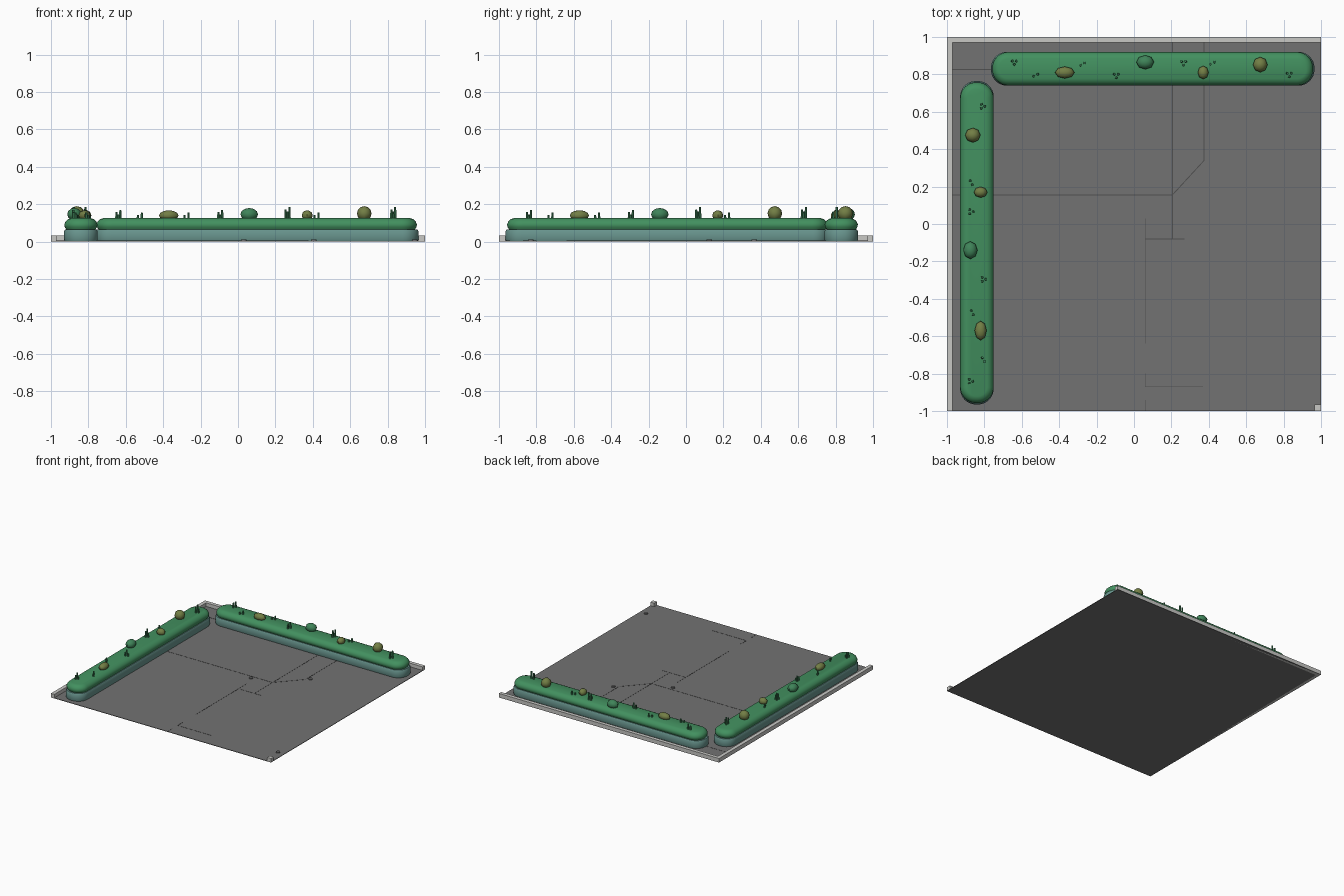
import bpy, bmesh, math
from mathutils import Matrix

if "Cube" in bpy.data.objects:
    bpy.data.objects.remove(bpy.data.objects["Cube"])


def mat(name, r, g, b):
    m = bpy.data.materials.new(name)
    m.diffuse_color = (r, g, b, 1)
    m.use_nodes = True
    m.node_tree.nodes["Principled BSDF"].inputs["Base Color"].default_value = m.diffuse_color
    return m


GREY = mat("floor grey", 0.17, 0.17, 0.17)
DARK = mat("seam grey", 0.08, 0.08, 0.08)
STONE = mat("curb stone", 0.58, 0.58, 0.56)
TEAL = mat("planter teal", 0.14, 0.30, 0.27)
GREEN = mat("hedge green", 0.055, 0.28, 0.115)
LEAF = mat("bush green", 0.05, 0.23, 0.10)
OLIVE = mat("bush olive", 0.17, 0.21, 0.06)


def finish(bm, name, material, smooth=None, matrix=None):
    if matrix:
        bm.transform(matrix)
    bmesh.ops.recalc_face_normals(bm, faces=bm.faces)
    me = bpy.data.meshes.new(name)
    bm.to_mesh(me)
    bm.free()
    me.materials.append(material)
    ob = bpy.data.objects.new(name, me)
    bpy.context.collection.objects.link(ob)
    if smooth:
        bpy.ops.object.select_all(action='DESELECT')
        ob.select_set(True)
        bpy.context.view_layer.objects.active = ob
        bpy.ops.object.shade_smooth_by_angle(angle=math.radians(smooth))
    return ob


def box(name, x0, x1, y0, y1, z0, z1, material):
    bm = bmesh.new()
    bmesh.ops.create_cube(bm, size=1)
    m = Matrix.Translation(((x0 + x1) / 2, (y0 + y1) / 2, (z0 + z1) / 2)) \
        @ Matrix.Diagonal((x1 - x0, y1 - y0, z1 - z0, 1))
    return finish(bm, name, material, matrix=m)


def rounded_loft(name, hx, hy, r, profile, material, matrix):
    """Stack rounded rectangles; profile holds (inset, z) pairs."""
    bm = bmesh.new()
    rings = []
    for inset, z in profile:
        ring = []
        rr = r - inset
        for q, (sx, sy) in enumerate(((1, 1), (-1, 1), (-1, -1), (1, -1))):
            for k in range(9):
                a = math.pi / 2 * (q + k / 8)
                ring.append(bm.verts.new((sx * (hx - r) + rr * math.cos(a),
                                          sy * (hy - r) + rr * math.sin(a), z)))
        rings.append(ring)
    n = len(rings[0])
    for a, b in zip(rings, rings[1:]):
        for i in range(n):
            bm.faces.new((a[i], a[(i + 1) % n], b[(i + 1) % n], b[i]))
    bm.faces.new(rings[0])
    bm.faces.new(rings[-1])
    return finish(bm, name, material, 40, matrix)


# Floor, curbs and corner post
FLOOR = 0.004
box("floor", -1, 1, -1, 1, 0, FLOOR, GREY)
box("back_curb", -1, 1, 0.97, 1, 0, 0.033, STONE)
box("left_curb", -1, -0.97, -1, 0.97, 0, 0.033, STONE)
box("corner_post", 0.965, 1, -1, -0.965, 0, 0.033, STONE)

# Floor seams
seams = [(0.205, 0.97, 0.205, -0.08), (0.375, 0.97, 0.375, 0.34),
         (0.375, 0.34, 0.205, 0.155), (-0.97, 0.155, 0.205, 0.155),
         (0.06, -0.08, 0.27, -0.08), (0.06, 0.03, 0.06, -0.64),
         (0.06, -0.80, 0.06, -0.87), (0.06, -0.94, 0.06, -1),
         (0.06, -0.87, 0.37, -0.87), (-0.97, 0.825, -0.75, 0.825)]
for i, (x0, y0, x1, y1) in enumerate(seams):
    bm = bmesh.new()
    bmesh.ops.create_cube(bm, size=1)
    m = Matrix.Translation(((x0 + x1) / 2, (y0 + y1) / 2, FLOOR)) \
        @ Matrix.Rotation(math.atan2(y1 - y0, x1 - x0), 4, 'Z') \
        @ Matrix.Diagonal((math.hypot(x1 - x0, y1 - y0), 0.005, 0.002, 1))
    finish(bm, f"floor_seam_{i}", DARK, matrix=m)

# Small floor studs
for i, (x, y) in enumerate([(0.405, 0.365), (0.03, 0.125), (0.945, -0.83)]):
    bm = bmesh.new()
    bmesh.ops.create_cone(bm, cap_ends=True, segments=12, radius1=0.015,
                          radius2=0.015, depth=0.008)
    finish(bm, f"floor_stud_{i}", GREY, 40, Matrix.Translation((x, y, FLOOR + 0.004)))

# Planter contents in planter space: x, y, rx, ry, top, colour
bushes = [(-0.47, -0.02, 0.052, 0.032, 0.168, OLIVE), (-0.04, 0.035, 0.047, 0.038, 0.180, LEAF),
          (0.27, -0.02, 0.029, 0.036, 0.168, OLIVE), (0.575, 0.022, 0.039, 0.041, 0.190, OLIVE)]
# Tufts: x, y, blade count, top
tufts = [(-0.74, 0.035, 3, 0.17), (-0.625, -0.035, 2, 0.155), (-0.375, 0.025, 2, 0.155),
         (-0.195, -0.035, 3, 0.17), (0.165, 0.032, 3, 0.185), (0.32, 0.03, 2, 0.155),
         (0.73, -0.03, 3, 0.185)]


def planter(tag, matrix):
    rounded_loft(f"{tag}_planter_base", 0.865, 0.09, 0.085,
                 [(0.004, 0.002), (0, 0.012), (0, 0.055), (0.006, 0.066)], TEAL, matrix)
    rounded_loft(f"{tag}_hedge", 0.857, 0.089, 0.084,
                 [(0.012, 0.064), (0.003, 0.078), (0, 0.092), (0.007, 0.108),
                  (0.02, 0.12), (0.036, 0.126)], GREEN, matrix)
    for i, (x, y, rx, ry, top, col) in enumerate(bushes):
        bm = bmesh.new()
        bmesh.ops.create_uvsphere(bm, u_segments=8, v_segments=6, radius=1)
        rz = (top - 0.112) / 2
        finish(bm, f"{tag}_bush_{i}", col, 50, matrix @ Matrix.Translation((x, y, top - rz))
               @ Matrix.Diagonal((rx, ry, rz, 1)))
    for i, (x, y, count, top) in enumerate(tufts):
        bm = bmesh.new()
        for k in range(count):
            a = 2 * math.pi * k / count + 0.5
            h = top - 0.11 - 0.012 * k
            bmesh.ops.create_cone(
                bm, cap_ends=True, segments=6, radius1=0.008, radius2=0.006, depth=h,
                matrix=Matrix.Translation((x + 0.012 * math.cos(a),
                                           y + 0.012 * math.sin(a), 0.11 + h / 2)))
        finish(bm, f"{tag}_tuft_{i}", LEAF, matrix=matrix)


planter("back", Matrix.Translation((0.1, 0.83, 0)))
planter("left", Matrix.Translation((-0.84, -0.1, 0)) @ Matrix.Rotation(math.pi / 2, 4, 'Z'))
